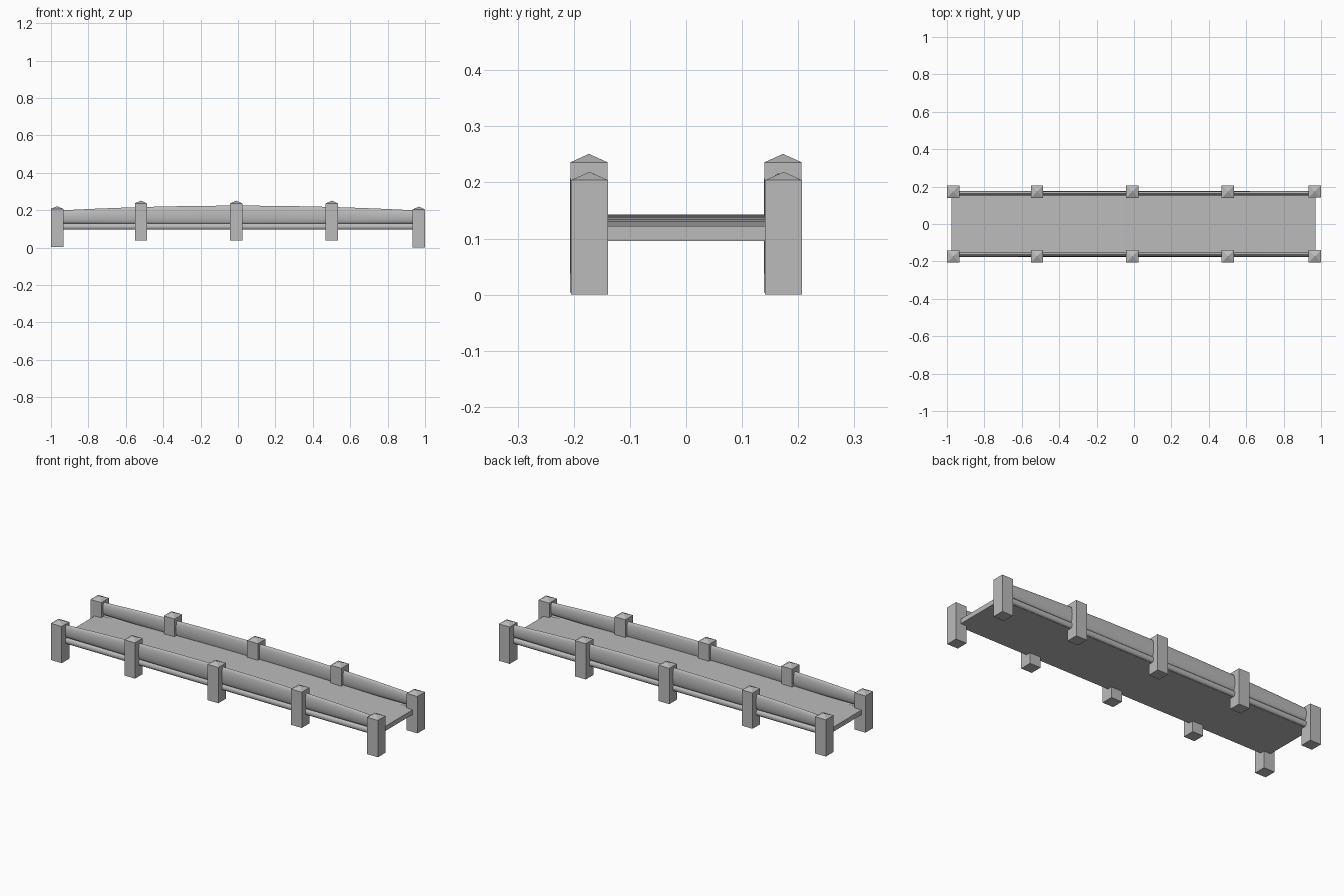
import bpy
import bmesh
import math

if "Cube" in bpy.data.objects:
    bpy.data.objects.remove(bpy.data.objects["Cube"], do_unlink=True)

# One stone colour for the whole bridge
stone = bpy.data.materials.new("grey_stone")
stone.use_nodes = True
colour = (0.5, 0.5, 0.5, 1)
stone.diffuse_color = colour
stone.node_tree.nodes["Principled BSDF"].inputs["Base Color"].default_value = colour


def finish(name, bm, smooth=False):
    bmesh.ops.recalc_face_normals(bm, faces=bm.faces)
    mesh = bpy.data.meshes.new(name)
    bm.to_mesh(mesh)
    bm.free()
    mesh.materials.append(stone)
    obj = bpy.data.objects.new(name, mesh)
    bpy.context.collection.objects.link(obj)
    if smooth:
        bpy.ops.object.select_all(action='DESELECT')
        obj.select_set(True)
        bpy.context.view_layer.objects.active = obj
        bpy.ops.object.shade_smooth_by_angle(angle=math.radians(40))
    return obj


def sweep(name, section, x0, x1, steps, smooth):
    """Skin the closed (y, z) loops given by section(t), t from -1 to 1."""
    bm = bmesh.new()
    rings = []
    for i in range(steps + 1):
        t = 2 * i / steps - 1
        x = x0 + (x1 - x0) * i / steps
        rings.append([bm.verts.new((x, y, z)) for y, z in section(t)])
    n = len(rings[0])
    for a, b in zip(rings, rings[1:]):
        for j in range(n):
            k = (j + 1) % n
            bm.faces.new((a[j], a[k], b[k], b[j]))
    bm.faces.new(rings[0])
    bm.faces.new(rings[-1])
    return finish(name, bm, smooth)


def oval(y, z, ry, rz, sides=16):
    angles = [2 * math.pi * j / sides for j in range(sides)]
    return [(y + ry * math.cos(a), z + rz * math.sin(a)) for a in angles]


def post(name, x, y, bottom, shoulder, apex, size=0.066):
    """Square post with a low pyramid top."""
    h = size / 2
    bm = bmesh.new()
    corners = [(-h, -h), (h, -h), (h, h), (-h, h)]
    low = [bm.verts.new((x + u, y + v, bottom)) for u, v in corners]
    top = [bm.verts.new((x + u, y + v, shoulder)) for u, v in corners]
    tip = bm.verts.new((x, y, apex))
    bm.faces.new(low)
    for j in range(4):
        k = (j + 1) % 4
        bm.faces.new((low[j], low[k], top[k], top[j]))
        bm.faces.new((top[j], top[k], tip))
    finish(name, bm)


# Gently arched deck with a flat underside
def deck_section(t):
    top = 0.143 - 0.021 * t * t
    return [(-0.16, 0.096), (0.16, 0.096), (0.16, top), (-0.16, top)]


sweep("deck", deck_section, -0.975, 0.97, 16, True)

for side, label in ((-1, "right"), (1, "left")):
    y = side * 0.164

    # Tall rounded parapet, arched along its top
    def parapet_section(t):
        top = 0.224 - 0.026 * t * t
        bottom = 0.126 + 0.004 * t * t
        return oval(y, (top + bottom) / 2, 0.012, (top - bottom) / 2)

    sweep(label + "_parapet", parapet_section, -0.96, 0.96, 20, True)

    # Rounded kerb below the parapet
    sweep(label + "_kerb", lambda t: oval(y, 0.112, 0.012, 0.016),
          -0.96, 0.96, 2, True)

    # End posts reach the ground, the three middle ones hang higher
    post(label + "_end_post_a", -0.967, side * 0.173 - 0.001, 0.004, 0.207, 0.221)
    post(label + "_end_post_b", 0.967, side * 0.173 + 0.001, 0, 0.204, 0.219)
    for i, x in enumerate((-0.519, -0.009, 0.502)):
        post(f"{label}_middle_post_{i + 1}", x, side * 0.173, 0.038, 0.236, 0.251)
